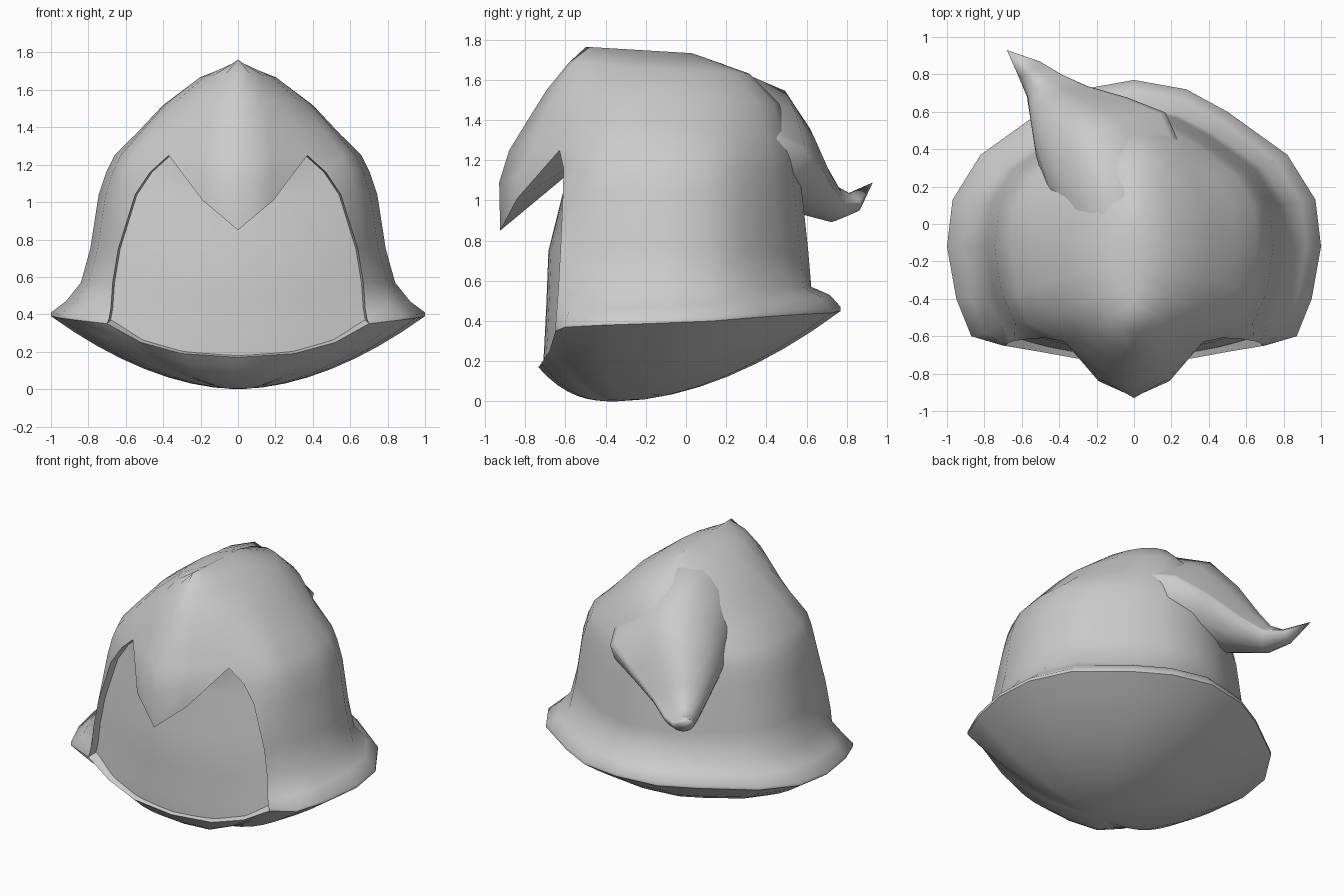
import bpy, bmesh, math
from mathutils import Vector

cube = bpy.data.objects.get("Cube")
if cube:
    bpy.data.objects.remove(cube)

grey = bpy.data.materials.new("plain grey")
grey.use_nodes = True
COLOR = (0.6, 0.6, 0.6, 1)
grey.diffuse_color = COLOR
grey.node_tree.nodes["Principled BSDF"].inputs["Base Color"].default_value = COLOR


def build(name, grids, mirror=True, angle=62):
    """Skin each grid (a list of rows of points) and weld them into one part."""
    bm = bmesh.new()
    for rows in grids:
        vs = [[bm.verts.new(p) for p in row] for row in rows]
        for a, b in zip(vs, vs[1:]):
            for c in range(len(a) - 1):
                bm.faces.new((a[c], a[c + 1], b[c + 1], b[c]))
    bmesh.ops.remove_doubles(bm, verts=bm.verts, dist=0.0005)
    mesh = bpy.data.meshes.new(name)
    bm.to_mesh(mesh)
    bm.free()
    mesh.materials.append(grey)
    ob = bpy.data.objects.new(name, mesh)
    bpy.context.collection.objects.link(ob)
    if mirror:
        mod = ob.modifiers.new("mirror", 'MIRROR')
        mod.use_clip = True
    bpy.ops.object.select_all(action='DESELECT')
    ob.select_set(True)
    bpy.context.view_layer.objects.active = ob
    bpy.ops.object.shade_smooth_by_angle(angle=math.radians(angle))
    return ob


# Brim outline, left half, front to back
rim = [(0, -.735, .17), (.3, -.72, .19), (.52, -.68, .25), (.7, -.65, .35),
       (.87, -.6, .37), (.95, -.4, .38), (1, -.12, .39), (.97, .13, .4),
       (.82, .37, .42), (.5, .6, .435), (.28, .72, .44), (0, .77, .45)]
side = rim[4:]


def scaled(w, back):
    """Wall outline: the brim outline shrunk, with a rounder front corner."""
    pts = [(x * w, y * (back if y > 0 else 1)) for x, y, z in side]
    pts[0] = (side[0][0] * w * .98, -.53)
    pts[1] = (pts[1][0], -.37)
    return pts


# Brim and upright walls: every row starts at the edge of the face opening
edge = [rim[3], (.69, -.65, .375), (.68, -.645, .43), (.67, -.635, .57),
        (.64, -.625, .75), (.55, -.612, 1.04), (.47, -.61, 1.16), (.37, -.63, 1.25)]
walls = [[edge[0]] + side,
         [edge[1]] + [(x, y, z + .02) for x, y, z in side],
         [edge[2]] + [(x * .92, y * (.93 if y > 0 else .97), z + .08) for x, y, z in side]]
for e, w, back in ((edge[3], .84, .81), (edge[4], .79, .79),
                   (edge[5], .745, .75), (edge[6], .705, .73)):
    walls.append([e] + [(x, y, e[2]) for x, y in scaled(w, back)])

# Crown: rings that round off into ellipses and shrink to a ridge
base = [(0, -.88), (.18, -.77), (.37, -.63)] + scaled(.66, .71)
crown = [[(x, y, 1.25) for x, y in base]]
for z, w, front, back, rounding in ((1.385, .83, .88, .95, .35), (1.54, .61, .76, .87, .7),
                                    (1.68, .33, .62, .64, 1), (1.765, 0, .51, .2, 1)):
    row = []
    for i, (x, y) in enumerate(base):
        a = math.pi * i / (len(base) - 1)
        ey = -math.cos(a) * (.78 if i < 5 else .65)
        x += (.66 * math.sin(a) - x) * rounding
        y = y + .1 + (ey - y - .1) * rounding
        y = -.1 + y * (front if y < 0 else back)
        row.append((x * w, y, z - .06 * (y + .5)))
    crown.append(row)
walls.append(crown[0][2:])

# Pointed visor and its underside
visor_edge = [(0, -.925, .85), (.19, -.84, 1.01), edge[-1]]
visor = [visor_edge, [(0, -.93, 1.09), (.18, -.83, 1.14), edge[-1]], crown[0][:3]]
under = [[(0, -.6, 1.12), (.2, -.59, 1.16), (.35, -.57, 1.24)], visor_edge]

# Thickness of the opening, and the chin ledge
inner = [(x - .01, y + .06, z) for x, y, z in edge]
chin = [rim[:4], [(x * .97, y + .055, z + .02) for x, y, z in rim[:4]]]
build("hood", [walls, crown, visor, under, [edge, inner], chin])

# Bulging face panel, sagging toward the chin
panel = []
for x, y, z in inner:
    sag = .18 * max(0, (.75 - z) / .4)
    bulge = .12 if z < 1 else .06
    row = []
    for i in range(7):
        u = i / 6
        row.append((x * u, y - bulge * (1 - u * u), z - sag * (1 - u ** 2.5)))
    panel.append(row)
build("face_panel", [panel])

# Rounded underside, steeper under the chin
dish = []
for i in range(9):
    t = i / 8
    dish.append([(x * t, -.35 + (y + .35) * t, z * t ** (2.6 if y < -.7 else 1.85))
                 for x, y, z in rim])
build("underside", [dish])

# Drooping tail swept to the back, as (centre, half width, half height)
sections = [((.02, -.2, 1.36), .32, .32), ((-.03, .12, 1.355), .38, .335),
            ((-.15, .39, 1.25), .38, .32), ((-.28, .52, 1.16), .29, .23),
            ((-.4, .64, 1.05), .18, .14), ((-.48, .74, .98), .11, .09),
            ((-.56, .83, .99), .07, .05), ((-.68, .93, 1.09), 0, 0)]
centres = [Vector(s[0]) for s in sections]
across = Vector((.84, .54, 0))
tail = []
for i, (c, w, h) in enumerate(sections):
    tangent = (centres[min(i + 1, len(centres) - 1)] - centres[max(i - 1, 0)]).normalized()
    down = tangent.cross(across).normalized()
    ring = []
    for k in range(17):
        a = math.tau * k / 16
        drop = math.sin(a)
        # The left shoulder slopes off the crest instead of bulging
        if drop < 0 and math.cos(a) > 0:
            drop = math.cos(a) ** 1.2 - 1
        ring.append(centres[i] + across * w * math.cos(a) + down * h * drop)
    tail.append(ring)
build("hood_tail", [tail], mirror=False)
